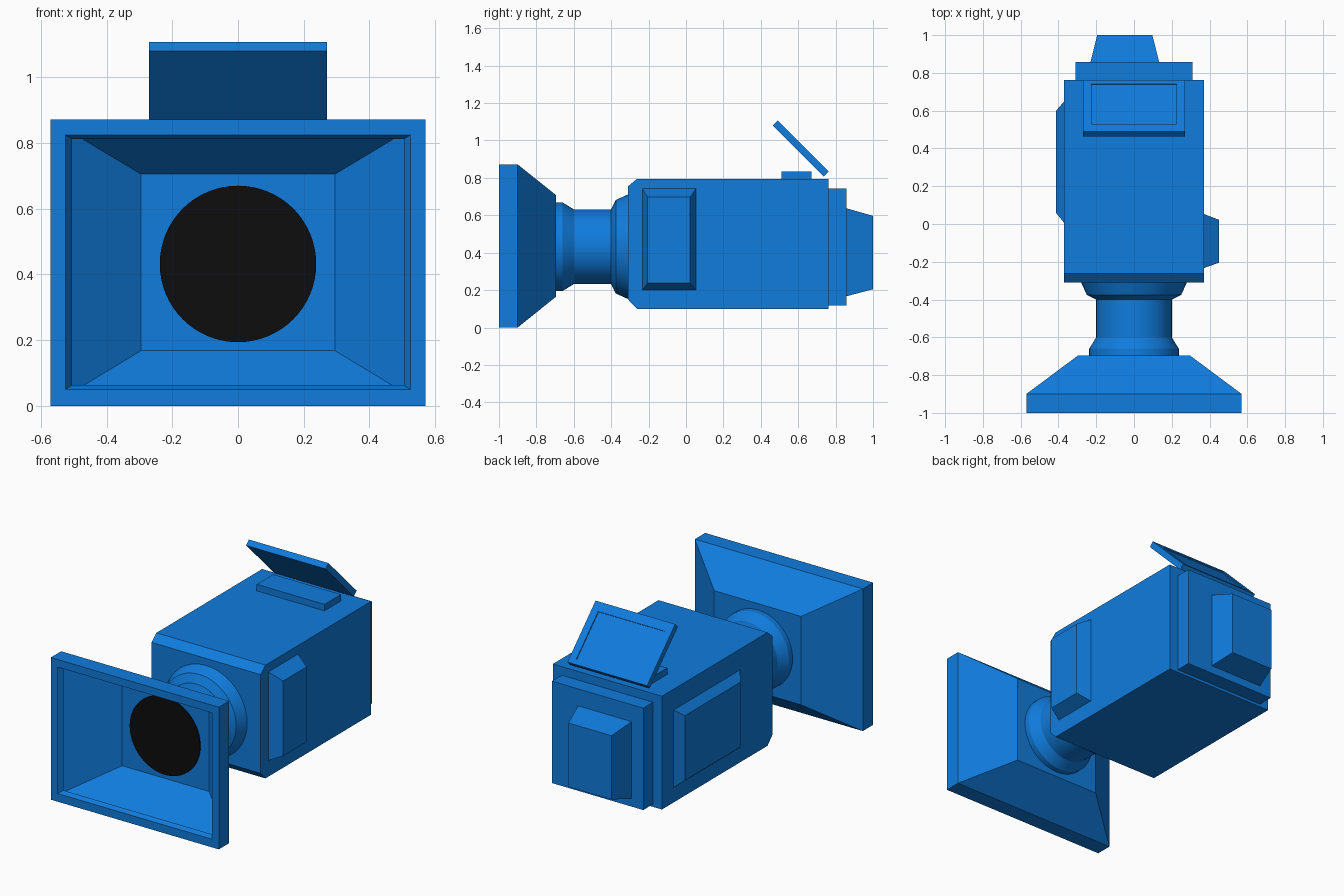
import bpy, bmesh, math
from mathutils import Matrix

if "Cube" in bpy.data.objects:
    bpy.data.objects.remove(bpy.data.objects["Cube"])


def material(name, rgb):
    m = bpy.data.materials.new(name)
    m.diffuse_color = (*rgb, 1)
    m.use_nodes = True
    m.node_tree.nodes["Principled BSDF"].inputs["Base Color"].default_value = m.diffuse_color
    return m


BLUE = material("blue", (0.005, 0.2, 0.72))
BLACK = material("black", (0.004, 0.004, 0.004))


def make(name, bm, mat=BLUE):
    bmesh.ops.recalc_face_normals(bm, faces=bm.faces)
    me = bpy.data.meshes.new(name)
    bm.to_mesh(me)
    bm.free()
    me.materials.append(mat)
    ob = bpy.data.objects.new(name, me)
    bpy.context.collection.objects.link(ob)
    return ob


AXES = {"x": lambda u, v, t: (t, u, v),
        "y": lambda u, v, t: (u, t, v),
        "z": lambda u, v, t: (u, v, t)}


def loft(name, axis, rects):
    """Closed solid through rectangles (u0, u1, v0, v1, t) stacked on an axis."""
    bm = bmesh.new()
    rings = [[bm.verts.new(AXES[axis](u, v, t))
              for u, v in ((u0, v0), (u1, v0), (u1, v1), (u0, v1))]
             for u0, u1, v0, v1, t in rects]
    for a, b in zip(rings, rings[1:]):
        for i in range(4):
            j = (i + 1) % 4
            bm.faces.new((a[i], a[j], b[j], b[i]))
    bm.faces.new(rings[0])
    bm.faces.new(rings[-1])
    return make(name, bm)


def lathe(name, profile, z, mat=BLUE, n=64):
    """Capped solid of revolution about the y axis, from (y, radius) points."""
    bm = bmesh.new()
    rings = [[bm.verts.new((r * math.cos(2 * math.pi * i / n), y,
                            z + r * math.sin(2 * math.pi * i / n)))
              for i in range(n)] for y, r in profile]
    for a, b in zip(rings, rings[1:]):
        for i in range(n):
            j = (i + 1) % n
            bm.faces.new((a[i], a[j], b[j], b[i]))
    bm.faces.new(rings[0])
    bm.faces.new(rings[-1])
    ob = make(name, bm, mat)
    bpy.ops.object.select_all(action="DESELECT")
    ob.select_set(True)
    bpy.context.view_layer.objects.active = ob
    bpy.ops.object.shade_smooth_by_angle(angle=math.radians(20))
    return ob


# body, with chamfered front edges
loft("body", "y", [(-.37, .37, .15, .755, -.31), (-.37, .37, .1, .795, -.262),
                   (-.37, .37, .1, .795, .762)])

# lens hood: outside from back to front, then back down the inside
loft("lens_hood", "y", [
    (-.295, .295, .165, .708, -.695), (-.57, .57, 0, .872, -.9),
    (-.57, .57, 0, .872, -1), (-.525, .525, .05, .825, -1),
    (-.505, .505, .063, .812, -.97), (-.56, .56, .008, .864, -.9),
    (-.295, .295, .168, .705, -.702)])

# lens barrel and glass
lathe("lens_barrel", [(-.698, .237), (-.66, .237), (-.6, .2), (-.4, .2),
                      (-.375, .25), (-.305, .282)], .432)
lathe("lens_glass", [(-.71, .238), (-.7025, .238)], .432, BLACK)

# side panels with sloped edges
loft("right_panel", "x", [(-.235, .055, .197, .745, .365),
                          (-.205, .022, .237, .697, .45)])
loft("left_panel", "x", [(0, .655, .187, .672, -.365),
                         (.058, .6, .227, .625, -.412)])

# back plate and battery
loft("back_plate", "y", [(-.31, .31, .117, .742, .755), (-.31, .31, .117, .742, .857)])
loft("battery", "y", [(-.232, .135, .165, .64, .85), (-.195, .097, .205, .597, 1)])

# screen mount and tilted flip screen with a recessed display
loft("screen_mount", "z", [(-.23, .23, .51, .67, .79), (-.23, .23, .51, .67, .835)])
screen = loft("flip_screen", "z", [
    (-.27, .27, -.193, .193, -.0185), (-.27, .27, -.193, .193, .0185),
    (-.225, .225, -.137, .163, .0185), (-.225, .225, -.137, .163, .0125)])
screen.data.transform(Matrix.Translation((0, .614, .957)) @
                      Matrix.Rotation(math.radians(-45), 4, "X"))
